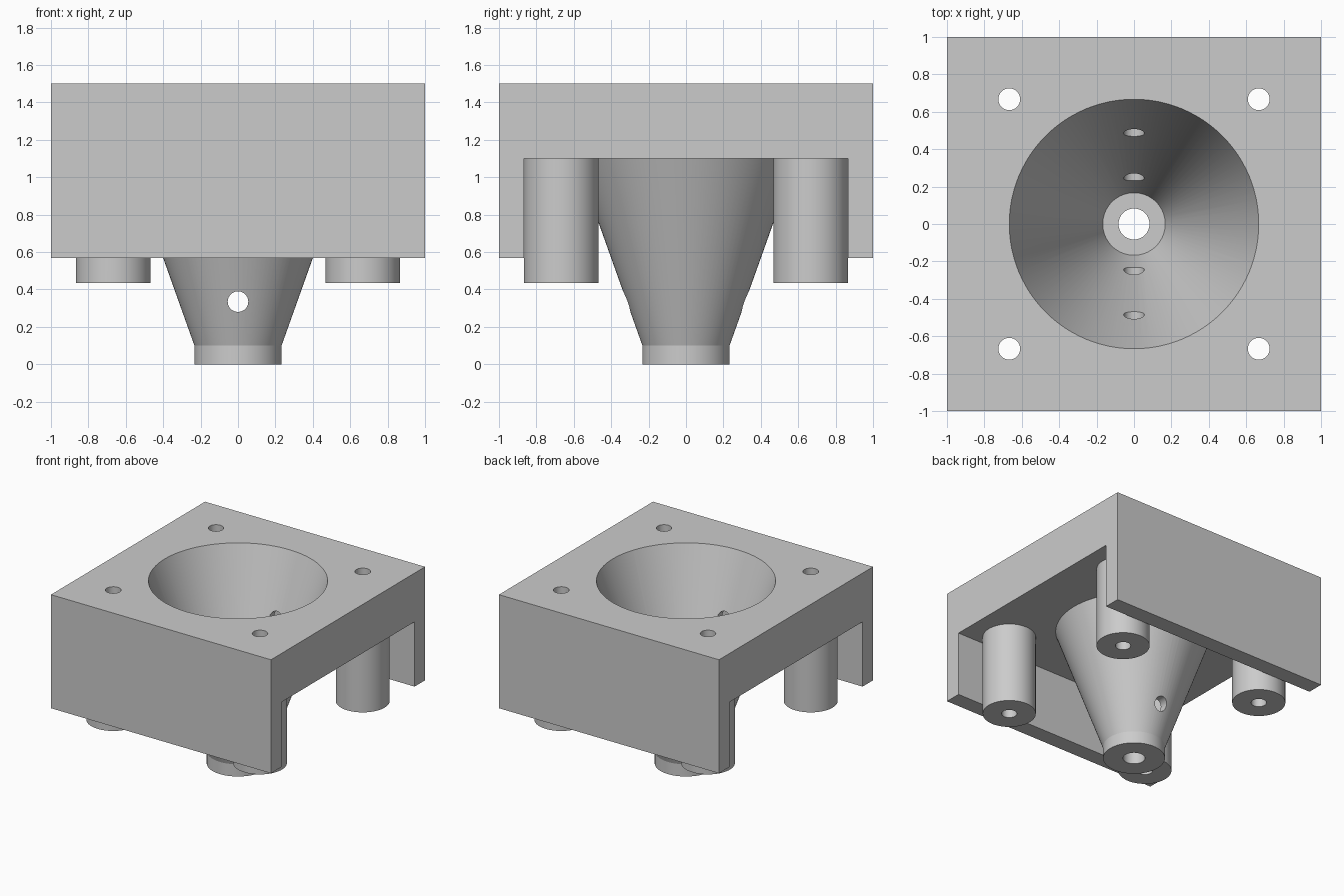
import bpy
import bmesh
import math
from mathutils import Matrix

if "Cube" in bpy.data.objects:
    bpy.data.objects.remove(bpy.data.objects["Cube"])

# Main dimensions
TOP, PLATE_BASE, WALL_BASE = 1.5, 1.1, 0.567
WALL_INNER = 0.865
POST_XY, POST_R, POST_BASE = 0.667, 0.2, 0.435
SCREW_R = 0.058
FLOOR = 0.1

grey = bpy.data.materials.new("light grey")
grey.use_nodes = True
colour = (0.6, 0.6, 0.6, 1)
grey.diffuse_color = colour
grey.node_tree.nodes["Principled BSDF"].inputs["Base Color"].default_value = colour


def finish(name, bm):
    bmesh.ops.recalc_face_normals(bm, faces=bm.faces)
    mesh = bpy.data.meshes.new(name)
    bm.to_mesh(mesh)
    bm.free()
    mesh.materials.append(grey)
    obj = bpy.data.objects.new(name, mesh)
    bpy.context.collection.objects.link(obj)
    return obj


def channel(name, profile):
    """Extrude a y-z outline along the full width."""
    bm = bmesh.new()
    face = bm.faces.new([bm.verts.new((-1, y, z)) for y, z in profile])
    side = bmesh.ops.extrude_face_region(bm, geom=[face])["geom"]
    moved = [v for v in side if isinstance(v, bmesh.types.BMVert)]
    bmesh.ops.translate(bm, verts=moved, vec=(2, 0, 0))
    return finish(name, bm)


def cone(name, r_low, r_high, z_low, z_high, x=0, y=0, sides=96):
    bm = bmesh.new()
    bmesh.ops.create_cone(
        bm, cap_ends=True, segments=sides, radius1=r_low, radius2=r_high,
        depth=z_high - z_low,
        matrix=Matrix.Translation((x, y, (z_low + z_high) / 2)))
    return finish(name, bm)


def boolean(target, tool, operation):
    tool.hide_render = True
    mod = target.modifiers.new(operation.title(), "BOOLEAN")
    mod.operation, mod.solver, mod.object = operation, "EXACT", tool
    bpy.context.view_layer.objects.active = target
    bpy.ops.object.modifier_apply(modifier=mod.name)
    bpy.data.objects.remove(tool)


# Thick top plate with a skirt wall at front and back
mount = channel("funnel_mount", [
    (-1, WALL_BASE), (-1, TOP), (1, TOP), (1, WALL_BASE),
    (WALL_INNER, WALL_BASE), (WALL_INNER, PLATE_BASE),
    (-WALL_INNER, PLATE_BASE), (-WALL_INNER, WALL_BASE)])

# Funnel shell with a short straight spout
funnel = cone("funnel_shell", 0.233, 0.626, FLOOR, 1.2)
boolean(funnel, cone("spout", 0.233, 0.233, 0, FLOOR), "UNION")
boolean(mount, funnel, "UNION")

# Four corner posts, each with a screw hole through post and plate
corners = [(x, y) for x in (-POST_XY, POST_XY) for y in (-POST_XY, POST_XY)]
for x, y in corners:
    boolean(mount, cone("post", POST_R, POST_R, POST_BASE, 1.2, x, y, 64), "UNION")
for x, y in corners:
    boolean(mount, cone("screw_hole", SCREW_R, SCREW_R, 0.3, 1.7, x, y, 40), "DIFFERENCE")

# Funnel cavity, extended above the plate, and the outlet in its floor
slope = 0.5 / (TOP - FLOOR)
cavity_top = TOP + 0.1
boolean(mount, cone("cavity", 0.167, 0.667 + slope * 0.1, FLOOR, cavity_top), "DIFFERENCE")
boolean(mount, cone("outlet", 0.083, 0.083, -0.1, 0.2, sides=48), "DIFFERENCE")

# Two cross holes, front to back through the funnel only
for z in (0.335, 1.0):
    hole = cone("cross_hole", 0.055, 0.055, -0.7, 0.7, sides=40)
    hole.data.transform(Matrix.Translation((0, 0, z)) @ Matrix.Rotation(math.pi / 2, 4, "X"))
    boolean(mount, hole, "DIFFERENCE")

# Smooth the round walls, keep the rims sharp
bpy.ops.object.select_all(action="DESELECT")
mount.select_set(True)
bpy.context.view_layer.objects.active = mount
bpy.ops.object.shade_smooth_by_angle(angle=math.radians(15))
